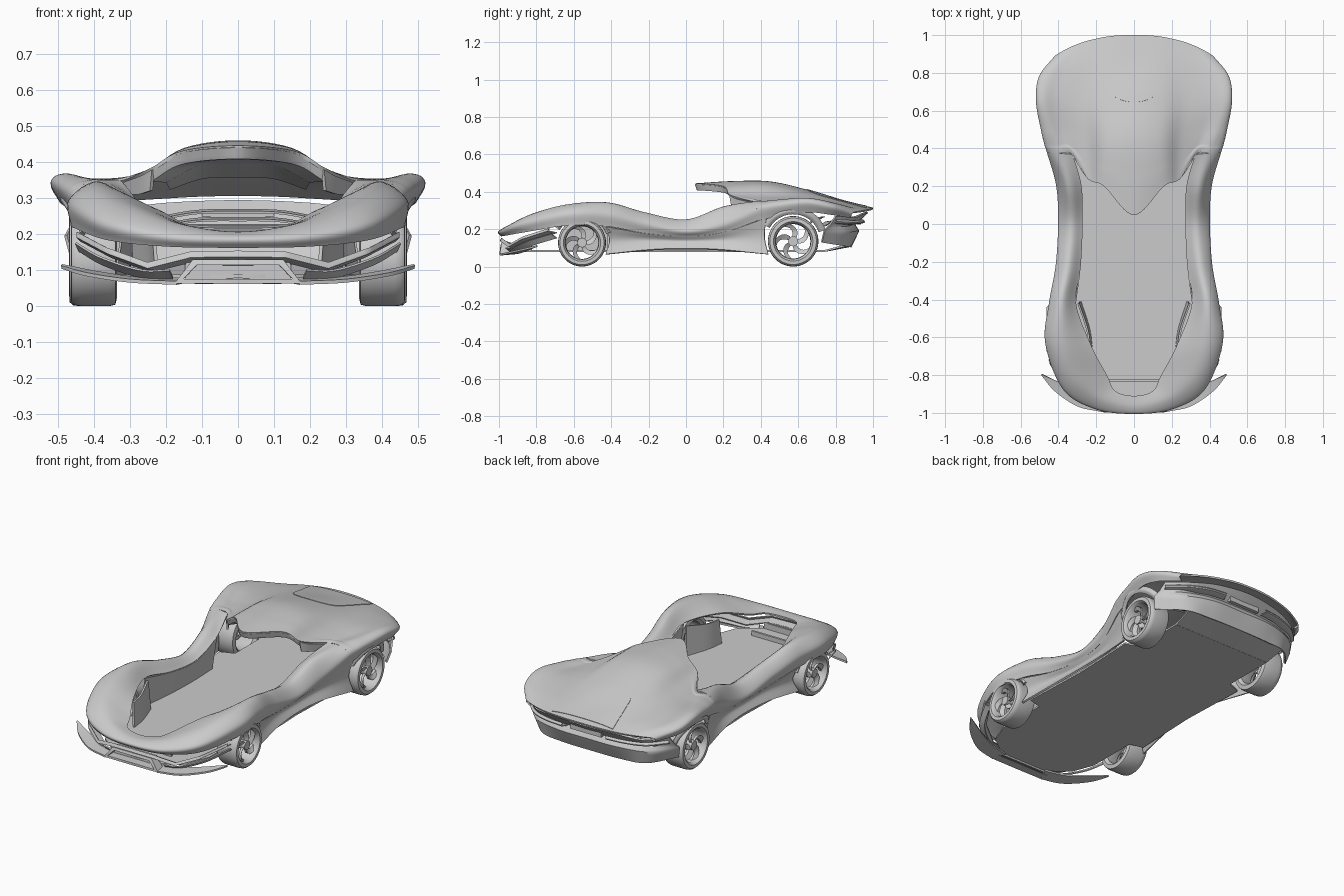
import bpy, bmesh, math
from mathutils import Vector as V
from mathutils.bvhtree import BVHTree

if "Cube" in bpy.data.objects:
    bpy.data.objects.remove(bpy.data.objects["Cube"])


def sample(pts, t, smooth=True):
    n = len(pts) - 1
    i = min(int(t * n), n - 1)
    u = t * n - i
    b, c = pts[i], pts[i + 1]
    if not smooth:
        return b.lerp(c, u)
    if i > 0:
        a = pts[i - 1]
    elif abs(b.x) < 1e-6 and c.x > .01:
        a = V((-c.x, c.y, c.z))
    else:
        a = 2 * b - c
    d = pts[i + 2] if i + 2 <= n else 2 * c - b
    return .5 * (2 * b + (c - a) * u + (2 * a - 5 * b + 4 * c - d) * u**2 + (3 * b - a - 3 * c + d) * u**3)


def finish(name, verts, faces, thick=0, mirror=True, angle=40):
    me = bpy.data.meshes.new(name)
    me.from_pydata(verts, [], faces)
    bm = bmesh.new()
    bm.from_mesh(me)
    bmesh.ops.recalc_face_normals(bm, faces=bm.faces)
    bm.to_mesh(me)
    bm.free()
    ob = bpy.data.objects.new(name, me)
    bpy.context.collection.objects.link(ob)
    bpy.ops.object.select_all(action='DESELECT')
    ob.select_set(True)
    bpy.context.view_layer.objects.active = ob
    if mirror:
        md = ob.modifiers.new("mirror", 'MIRROR')
        md.use_clip = True
    if thick:
        md = ob.modifiers.new("thickness", 'SOLIDIFY')
        md.thickness, md.offset = thick, 0
    bpy.ops.object.convert(target='MESH')
    bpy.ops.object.shade_smooth_by_angle(angle=math.radians(angle))
    return ob


def loft(name, rails, n=40, m=None, thick=.01, smooth=True, across=True, head=0, tail=0):
    """Skin a surface over rails with matching stations; head/tail stations only guide the tangents."""
    rails = [[V(p) for p in r] for r in rails]
    m = m or (len(rails) - 1) * 6 + 1
    seg = len(rails[0]) - 1
    t0, t1 = head / seg, 1 - tail / seg
    verts = []
    for i in range(n):
        sec = [sample(r, t0 + (t1 - t0) * i / (n - 1), smooth) for r in rails]
        verts += [sample(sec, j / (m - 1), across) for j in range(m)]
    faces = [(i * m + j, i * m + j + 1, (i + 1) * m + j + 1, (i + 1) * m + j)
             for i in range(n - 1) for j in range(m - 1)]
    finish(name, verts, faces, thick)
    return verts, faces


def shift(rail, dx, dy, dz):
    return [(p[0] + dx, p[1] + dy, p[2] + dz) for p in rail]


def box(name, c, s, mirror=True):
    verts = [(c[0] + s[0] * i / 2, c[1] + s[1] * j / 2, c[2] + s[2] * k / 2)
             for i in (-1, 1) for j in (-1, 1) for k in (-1, 1)]
    faces = [(0, 1, 3, 2), (4, 6, 7, 5), (0, 4, 5, 1), (2, 3, 7, 6), (0, 2, 6, 4), (1, 5, 7, 3)]
    finish(name, verts, faces, 0, mirror)


# front fender ribbon rails: nose centre, round the corner, along the cockpit
inner = [(0, -.91, .2), (.1, -.885, .207), (.145, -.8, .22), (.23, -.64, .265), (.31, -.42, .27),
         (.285, -.22, .235), (.275, 0, .22), (.28, .2, .28), (.325, .37, .343)]
crest = [(0, -.965, .2), (.18, -.925, .225), (.31, -.81, .28), (.375, -.63, .328), (.385, -.42, .338),
         (.35, -.22, .285), (.335, 0, .247), (.35, .2, .315), (.4, .375, .342)]
outer = [(0, -1, .185), (.2, -.975, .195), (.37, -.87, .235), (.46, -.63, .29), (.443, -.42, .285),
         (.408, -.22, .235), (.395, 0, .195), (.405, .2, .235), (.455, .38, .31)]
lower = [(0, -.985, .165), (.2, -.96, .168), (.36, -.86, .185), (.455, -.63, .22), (.435, -.42, .215),
         (.395, -.22, .18), (.38, 0, .165), (.39, .2, .185), (.44, .38, .245)]
ribbon = [inner, crest, outer, lower]

# roof and rear deck rails
deck = [
    [(0, .05, .44), (0, .25, .452), (0, .45, .45), (0, .65, .405), (0, .85, .345), (0, 1, .31)],
    [(.155, .2, .425), (.15, .3, .432), (.145, .45, .43), (.15, .65, .39), (.13, .85, .343), (.11, .995, .308)],
    [(.24, .238, .378), (.24, .33, .376), (.25, .47, .37), (.27, .65, .355), (.25, .84, .33), (.2, .98, .303)],
    [(.325, .37, .343), (.34, .42, .343), (.37, .5, .342), (.4, .65, .348), (.37, .8, .33), (.28, .958, .298)],
    [(.4, .375, .342), (.415, .42, .345), (.445, .5, .353), (.48, .65, .362), (.455, .79, .335), (.35, .927, .293)],
    [(.455, .38, .31), (.468, .42, .32), (.488, .5, .33), (.514, .65, .343), (.498, .78, .32), (.415, .888, .285)],
    [(.44, .38, .245), (.45, .42, .255), (.465, .5, .272), (.49, .65, .292), (.475, .77, .28), (.4, .88, .262)]]
loft("fender_ribbon", [r + [d[1]] for r, d in zip(ribbon, deck[3:])], n=80, tail=1)
guide = [tuple(2 * V(d[0]) - V(d[1])) for d in deck[:3]] + [r[7] for r in ribbon]
skin = loft("roof_deck", [[g] + d for g, d in zip(guide, deck)], n=60, head=1)

# visor lip and roof lining behind the front edge
edge = [r[0] for r in deck[:3]]
lip = shift(edge, 0, .01, -.03)
lining = [(0, .22, .405), (.1, .26, .395), (.2, .31, .345)]
back = [(0, .5, .36), (.1, .5, .355), (.19, .5, .325)]
loft("visor_lining", [edge, lip, lining, back], n=20, across=False, thick=.006)
loft("roof_pillar", [[(.235, .235, .378), (.27, .28, .36), (.325, .37, .34)],
                     [(.24, .245, .32), (.275, .3, .31), (.325, .38, .31)]], n=12, m=3)

# engine hatch panel laid on the deck
tree = BVHTree.FromPolygons(*skin)
hatch = []
for k in range(6):
    rail = []
    for i in range(13):
        d = .32 * (i / 12) ** 1.8
        w = .004 + .125 * math.sqrt(1 - (1 - min(1, d / .09)) ** 2) + .07 * (d / .32)
        hit = tree.ray_cast(V((max(w * k / 5, .0005), .645 + d, 1)), V((0, 0, -1)))[0]
        rail.append((w * k / 5, .645 + d, hit.z + .005))
    hatch.append(rail)
loft("engine_hatch", hatch, n=36, m=11, thick=.006)

# side skirt between the wheels and cockpit tub wall
loft("side_skirt", [
    [(.435, -.43, .215), (.395, -.22, .18), (.38, 0, .165), (.39, .2, .185), (.45, .43, .26)],
    [(.405, -.41, .14), (.372, -.2, .14), (.365, 0, .135), (.372, .2, .14), (.425, .42, .16)],
    [(.43, -.43, .065), (.4, -.2, .088), (.39, 0, .095), (.4, .2, .088), (.44, .44, .065)]], n=40)
wall = inner[4:8]
loft("tub_wall", [wall, [(p[0] + .03, p[1], .085) for p in wall]], n=24, m=4, thick=.006)

# flat floor with wheel cut-outs, rising diffuser behind
half = [(0, -.95), (.15, -.94), (.27, -.85), (.32, -.72), (.32, -.42), (.4, -.4), (.385, 0), (.4, .4),
        (.32, .43), (.32, .74), (0, .74)]
outline = half + [(-x, y) for x, y in half[-2:0:-1]]
finish("floor", [(x, y, .083) for x, y in outline], [tuple(range(len(outline)))], .01, False)
loft("diffuser", [[(0, .74, .083), (0, .88, .11)], [(.32, .74, .083), (.33, .86, .115)]], n=6, m=6)


# wheel arches, tucked under the fenders
for end, cy, cz, r, x0, dx, w in (("front", -.556, .128, .14, .444, .02, .02), ("rear", .573, .135, .147, .484, .06, .035)):
    arcs = []
    for rr, ox in ((r, -.004), (r + w / 2, .006), (r + w, -.006)):
        arcs.append([(x0 + ox - dx * math.cos(a) ** 2, cy + rr * math.cos(a), cz + rr * math.sin(a))
                     for a in [math.radians(20 + 13 * k) for k in range(11)]])
    loft(end + "_wheel_arch", arcs, n=36, m=7, thick=.008)


# wheels: turned tyre and rim, five swept blades
def wheel(name, cx, cy, r):
    prof = [(.68, -.05), (.7, .05), (.78, .063), (.92, .062), (.985, .052), (1, .035), (1, -.045),
            (.97, -.06), (.8, -.065), (.68, -.05)]
    N = 48
    verts, faces = [], []

    def put(rad, a, x):
        verts.append((cx + x, cy + r * rad * math.cos(a), r + r * rad * math.sin(a)))

    P = len(prof)
    for i in range(N):
        for rad, x in prof:
            put(rad, i * math.tau / N, x)
    for i in range(N):
        for j in range(P - 1):
            a, b = i * P, (i + 1) % N * P
            faces.append((a + j, a + j + 1, b + j + 1, b + j))
    finish(name + "_tyre", list(verts), list(faces), 0)
    verts.clear()
    faces.clear()
    for s in range(5):
        for k in range(7):
            t = k / 6
            a = s * math.tau / 5 + .75 * t * t
            hw = .24 * (1 - t) ** 2 + .2
            o = len(verts)
            for side, x in ((-1, .045), (1, .03), (1, .015), (-1, .03)):
                put(.15 + .57 * t, a + side * hw, x)
            if k:
                for q in range(4):
                    faces.append((o - 4 + q, o - 4 + (q + 1) % 4, o + (q + 1) % 4, o + q))
    o = len(verts)
    for x in (.05, .01):
        for i in range(16):
            put(.2, i * math.tau / 16, x)
    faces += [(o + i, o + (i + 1) % 16, o + 16 + (i + 1) % 16, o + 16 + i) for i in range(16)]
    faces += [tuple(range(o, o + 16)), tuple(range(o + 16, o + 32))]
    finish(name + "_spokes", verts, faces, 0, angle=30)


wheel("front_wheel", .4, -.556, .128)
wheel("rear_wheel", .405, .573, .135)

# front bumper: splitter blades, bumper strip, grille frame
loft("front_splitter", [
    [(.17, -.995, .064), (.3, -.965, .07), (.42, -.885, .088), (.49, -.8, .108)],
    [(.14, -.92, .07), (.27, -.89, .075), (.39, -.84, .092), (.488, -.795, .112)]], n=24, m=5)
strip = [(0, -.985, .152), (.13, -.982, .15), (.25, -.94, .12), (.36, -.87, .16), (.445, -.73, .205)]
loft("bumper_strip", [strip, shift(strip, 0, -.008, -.014), shift(strip, -.01, .04, -.024)],
     n=33, smooth=False, across=False, thick=.006)
gill = [(.19, -.965, .1), (.27, -.93, .1), (.38, -.85, .135), (.45, -.72, .175)]
loft("bumper_gill", [gill, shift(gill, -.01, .03, -.022)], n=20, m=4, thick=.006)
frame = [(0, -.985, .127), (.125, -.985, .127), (.175, -.995, .063), (0, -.995, .063)]
inset = [(0, -.99, .115), (.115, -.99, .115), (.152, -.995, .074), (0, -.995, .074)]
loft("grille_frame", [shift(frame, 0, .05, 0), frame, inset, shift(inset, 0, .05, 0)],
     n=4, m=4, smooth=False, across=False, thick=.004)
box("grille_back", (0, -.94, .095), (.29, .01, .055), False)
box("nose_crossbar", (0, -.83, .1), (.3, .012, .03), False)

# upright fins beside the front wheel housings
loft("housing_fin", [[(.225, -.65, .09), (.24, -.55, .09), (.285, -.41, .09)],
                     [(.235, -.64, .23), (.25, -.55, .235), (.295, -.42, .26)]], n=12, m=4)

# rear fascia, bumper and lamps
loft("rear_fascia", [
    [(0, .97, .29), (.2, .945, .283), (.35, .895, .265), (.45, .8, .27)],
    [(0, .9, .225), (.2, .89, .225), (.36, .85, .215), (.465, .765, .22)],
    [(0, .92, .19), (.2, .915, .19), (.37, .86, .185), (.478, .74, .195)],
    [(0, .88, .105), (.2, .875, .105), (.34, .85, .11), (.46, .725, .13)]],
    n=30, m=13, across=False)
lamp = [(.14, .945, .25), (.25, .93, .248), (.36, .885, .245), (.45, .8, .25)]
loft("tail_lamp", [lamp, shift(lamp, .004, .008, -.014), shift(lamp, -.01, -.03, -.02)], n=20, m=7, thick=.006)
box("plate_recess", (0, .925, .245), (.2, .02, .04), False)

# curved slats under the rear deck
for i in range(3):
    y, z = .7 + .05 * i, .26 - .022 * i
    slat = [(0, y, z), (.12, y - .01, z - .003), (.24, y - .04, z - .025)]
    loft("engine_slat_%d" % i, [slat, shift(slat, 0, .04, .006)], n=14, m=3, thick=.006)
